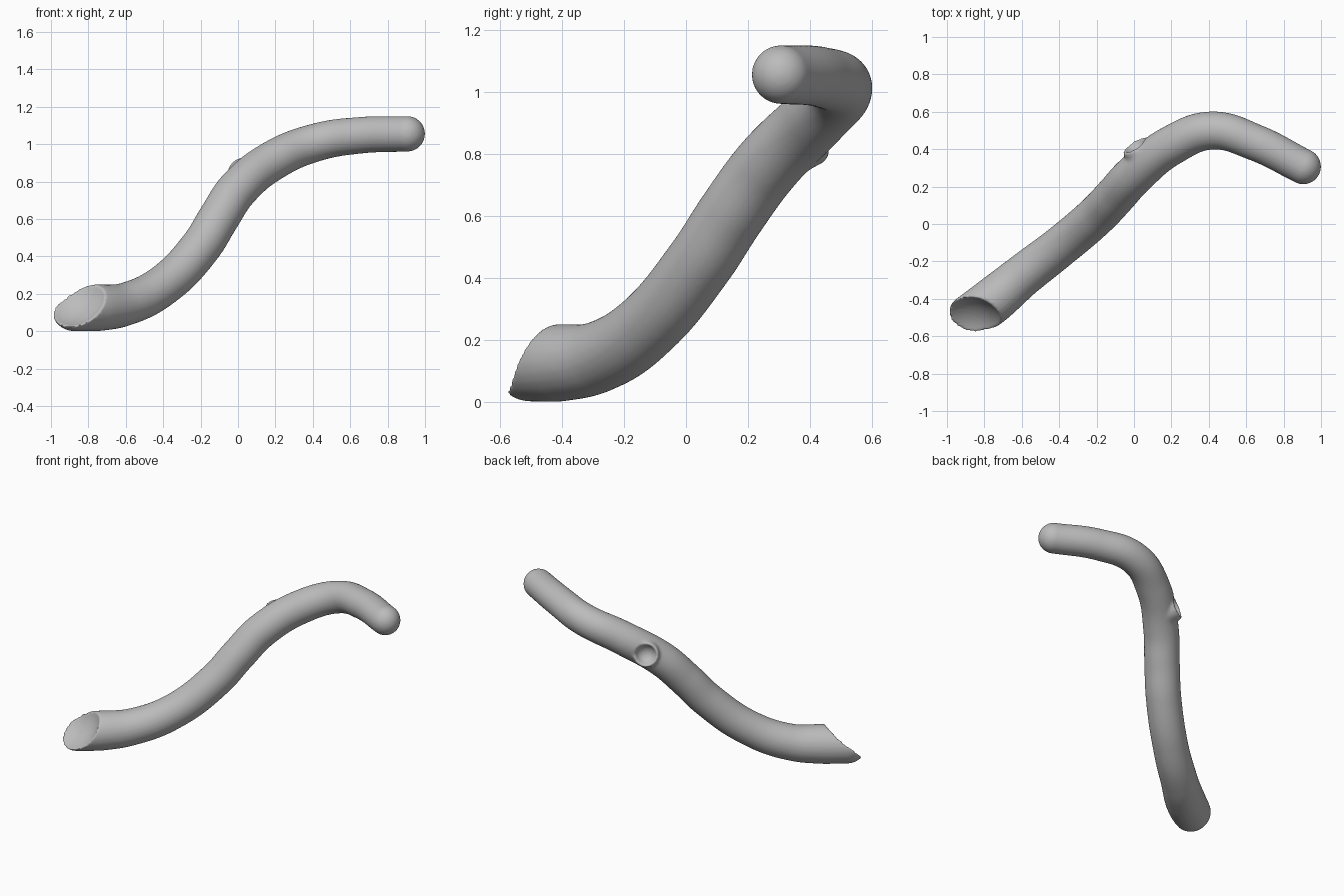
import bpy
from mathutils import Vector

old = bpy.data.objects.get("Cube")
if old:
    bpy.data.objects.remove(old, do_unlink=True)

grey = bpy.data.materials.new("plain grey")
grey.use_nodes = True
grey.diffuse_color = (0.5, 0.5, 0.5, 1)
grey.node_tree.nodes["Principled BSDF"].inputs["Base Color"].default_value = (0.5, 0.5, 0.5, 1)

# Centre line of the pipe: x, y, z, radius
PATH = [
    (-0.875, -0.500, 0.125, 0.125),
    (-0.75, -0.405, 0.125, 0.125),
    (-0.60, -0.28, 0.145, 0.115),
    (-0.40, -0.125, 0.245, 0.11),
    (-0.20, 0.045, 0.45, 0.11),
    (-0.10, 0.15, 0.61, 0.11),
    (0.0, 0.26, 0.76, 0.11),
    (0.20, 0.42, 0.92, 0.107),
    (0.42, 0.50, 1.01, 0.102),
    (0.65, 0.435, 1.047, 0.098),
    (0.905, 0.307, 1.055, 0.095),
]


def ball(name, centre, radius):
    bpy.ops.mesh.primitive_uv_sphere_add(segments=48, ring_count=24, radius=radius, location=centre)
    bpy.context.object.name = name
    return bpy.context.object


def activate(obj):
    bpy.ops.object.select_all(action='DESELECT')
    obj.select_set(True)
    bpy.context.view_layer.objects.active = obj


def apply_modifier(obj, kind, **settings):
    activate(obj)
    mod = obj.modifiers.new(kind.lower(), kind)
    for key, value in settings.items():
        setattr(mod, key, value)
    bpy.ops.object.modifier_apply(modifier=mod.name)


def carve(obj, cutter):
    cutter.hide_render = True
    apply_modifier(obj, 'BOOLEAN', operation='DIFFERENCE', solver='EXACT', object=cutter)
    bpy.data.objects.remove(cutter, do_unlink=True)


# Bent pipe swept along the path
curve = bpy.data.curves.new("bent_pipe", 'CURVE')
curve.dimensions = '3D'
curve.bevel_depth = 1.0
curve.bevel_resolution = 10
curve.resolution_u = 10
curve.use_fill_caps = True
spline = curve.splines.new('BEZIER')
spline.bezier_points.add(len(PATH) - 1)
for point, (x, y, z, r) in zip(spline.bezier_points, PATH):
    point.co = (x, y, z)
    point.radius = r
    point.handle_left_type = point.handle_right_type = 'AUTO'
pipe = bpy.data.objects.new("bent_pipe", curve)
bpy.context.collection.objects.link(pipe)
activate(pipe)
bpy.ops.object.convert(target='MESH')
pipe = bpy.context.object

# Rounded ends and the low boss on the back
boss_dir = Vector((-0.5, 0.8, 0.25)).normalized()
boss_root = Vector((0.07, 0.325, 0.82))
ends = [ball("end_cap", p[:3], p[3]) for p in (PATH[0], PATH[-1])]
bpy.ops.mesh.primitive_cone_add(vertices=40, radius1=0.1, radius2=0.08, depth=0.12,
                                location=boss_root + boss_dir * 0.06,
                                rotation=boss_dir.to_track_quat('Z', 'Y').to_euler())
boss = bpy.context.object
activate(pipe)
for part in ends + [boss]:
    part.select_set(True)
bpy.ops.object.join()
apply_modifier(pipe, 'REMESH', mode='VOXEL', voxel_size=0.009)

# Hollowed lower end and dimple in the boss
carve(pipe, ball("scoop", (-0.914, -0.629, 0.268), 0.25))
carve(pipe, ball("dimple", boss_root + boss_dir * 0.14, 0.068))

# Soften the joins
apply_modifier(pipe, 'REMESH', mode='VOXEL', voxel_size=0.008)
apply_modifier(pipe, 'SMOOTH', factor=0.5, iterations=6)
pipe.name = "bent_pipe"
pipe.data.materials.clear()
pipe.data.materials.append(grey)
activate(pipe)
bpy.ops.object.shade_smooth()
